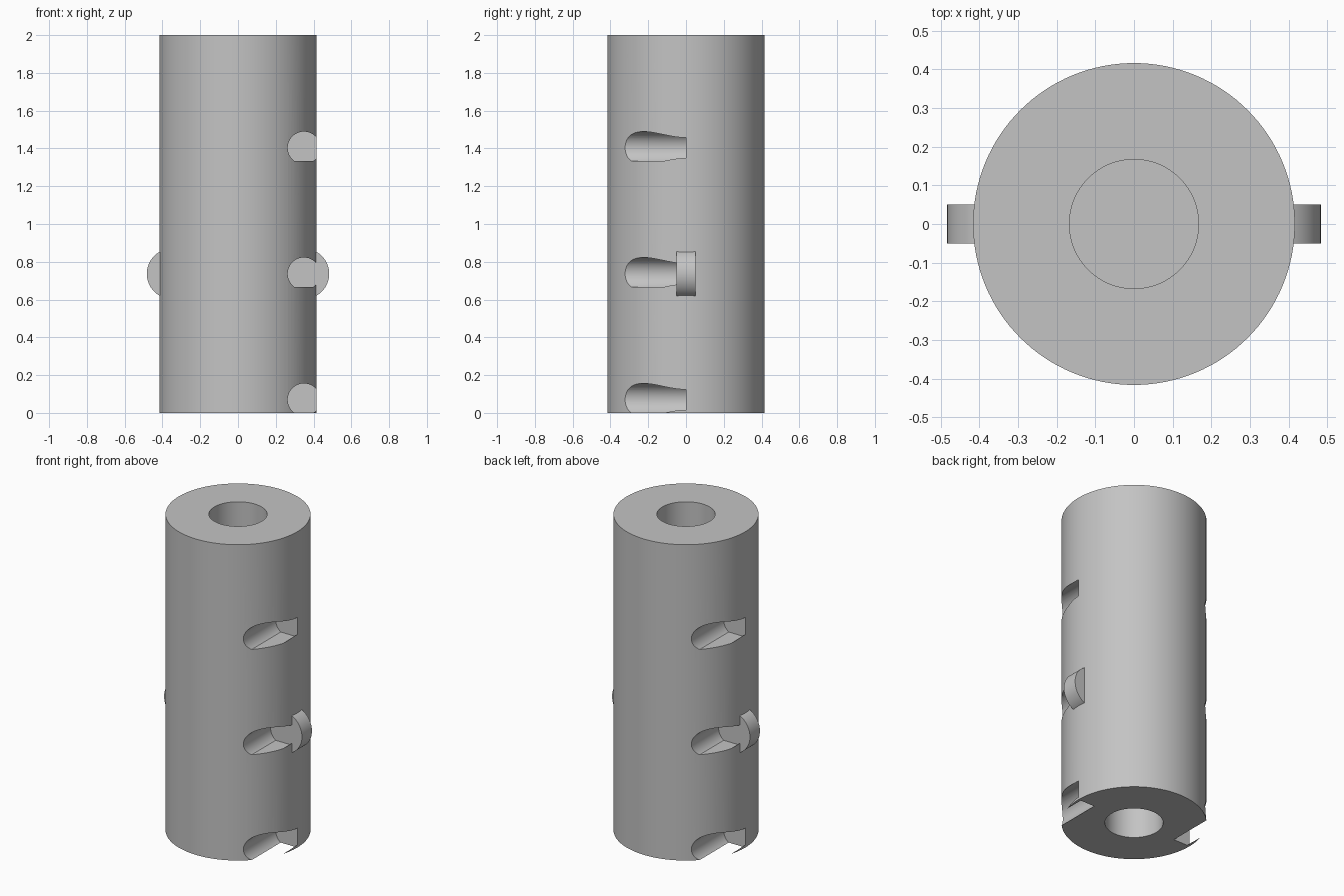
import bpy, bmesh, math
from mathutils import Matrix, Vector

cube = bpy.data.objects.get("Cube")
if cube:
    bpy.data.objects.remove(cube, do_unlink=True)

HEIGHT, RADIUS, BORE = 2.0, 0.416, 0.167
BORE_DEPTH = 0.5
STEP = HEIGHT / 3
SLOT_X, SLOT_R, SLOT_RISE = 0.349, 0.086, 0.07
PIN_R, PIN_HALF = 0.133, 0.05

grey = bpy.data.materials.new("grey metal")
grey.use_nodes = True
COLOUR = (0.55, 0.55, 0.55, 1)
grey.diffuse_color = COLOUR
grey.node_tree.nodes["Principled BSDF"].inputs["Base Color"].default_value = COLOUR


def make_object(name, bm):
    bmesh.ops.recalc_face_normals(bm, faces=bm.faces)
    mesh = bpy.data.meshes.new(name)
    bm.to_mesh(mesh)
    bm.free()
    mesh.materials.append(grey)
    obj = bpy.data.objects.new(name, mesh)
    bpy.context.collection.objects.link(obj)
    return obj


def add_cylinder(bm, radius, depth, centre, segments, along_y=False):
    turn = Matrix.Rotation(math.pi / 2, 4, 'X') if along_y else Matrix()
    bmesh.ops.create_cone(bm, cap_ends=True, segments=segments, radius1=radius,
                          radius2=radius, depth=depth,
                          matrix=Matrix.Translation(centre) @ turn)


def add_slot(bm, base, side):
    """Round slot with a flat floor, running from the outside to the middle."""
    start = -math.asin(SLOT_RISE / SLOT_R)
    sweep = math.pi - 2 * start
    count = 48
    profile = []
    for i in range(count + 1):
        a = start + sweep * i / count
        profile.append((SLOT_X + SLOT_R * math.cos(a),
                        base + SLOT_RISE + SLOT_R * math.sin(a)))
    # the lowest slot opens through the base
    if base == 0:
        profile += [(profile[-1][0], -0.1), (profile[0][0], -0.1)]
    verts = [bm.verts.new((side * x, 0, z)) for x, z in profile]
    face = bm.faces.new(verts)
    ext = bmesh.ops.extrude_face_region(bm, geom=[face], use_keep_orig=True)
    moved = [v for v in ext["geom"] if isinstance(v, bmesh.types.BMVert)]
    bmesh.ops.translate(bm, verts=moved, vec=Vector((0, -side * 0.6, 0)))


def smooth(obj):
    bpy.ops.object.select_all(action='DESELECT')
    obj.select_set(True)
    bpy.context.view_layer.objects.active = obj
    bpy.ops.object.shade_smooth_by_angle(angle=math.radians(30))


# Main cylinder
bm = bmesh.new()
add_cylinder(bm, RADIUS, HEIGHT, (0, 0, HEIGHT / 2), 128)
body = make_object("slotted_cylinder", bm)

# Blind bores at both ends and three slots on each side
bm = bmesh.new()
for z in (0, HEIGHT):
    add_cylinder(bm, BORE, BORE_DEPTH * 2, (0, 0, z), 96)
for side in (1, -1):
    for level in range(3):
        add_slot(bm, level * STEP, side)
cutter = make_object("slot_and_bore_cutter", bm)
cutter.hide_render = True

cut = body.modifiers.new("cuts", 'BOOLEAN')
cut.operation = 'DIFFERENCE'
cut.solver = 'EXACT'
cut.object = cutter
bpy.context.view_layer.objects.active = body
bpy.ops.object.modifier_apply(modifier=cut.name)
bpy.data.objects.remove(cutter, do_unlink=True)
smooth(body)

# Round pins sitting at the end of the middle slots
for name, side in (("left_pin", 1), ("right_pin", -1)):
    bm = bmesh.new()
    add_cylinder(bm, PIN_R, PIN_HALF * 2,
                 (side * (SLOT_X + 0.001), 0, STEP + SLOT_RISE), 64, along_y=True)
    smooth(make_object(name, bm))
